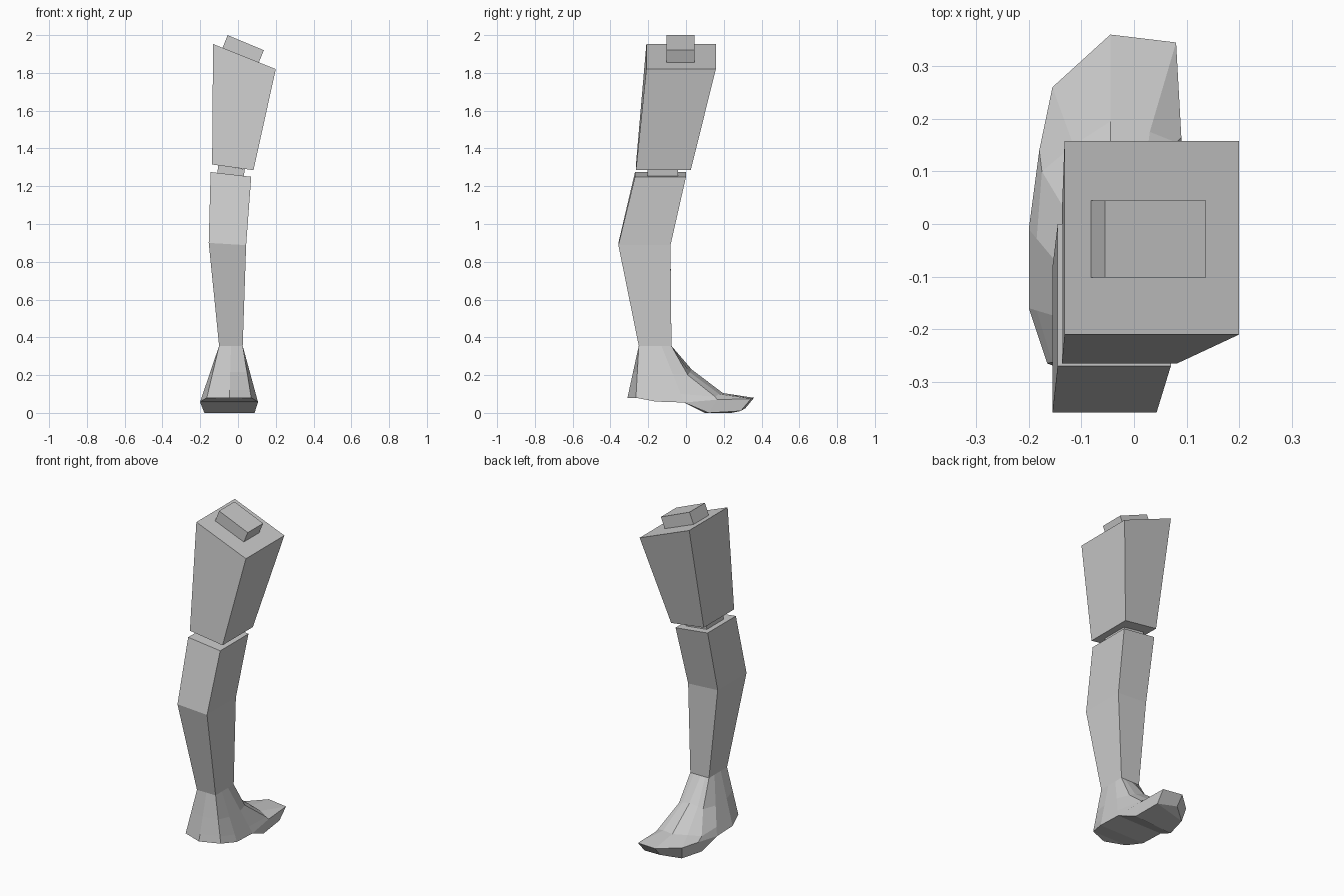
import bpy


def make(name, verts, faces):
    mesh = bpy.data.meshes.new(name)
    mesh.from_pydata(verts, [], faces)
    mesh.validate()
    obj = bpy.data.objects.new(name, mesh)
    bpy.context.collection.objects.link(obj)
    # consistent outward normals
    import bmesh
    bm = bmesh.new()
    bm.from_mesh(mesh)
    bmesh.ops.remove_doubles(bm, verts=bm.verts, dist=0.0005)
    bmesh.ops.recalc_face_normals(bm, faces=bm.faces)
    bm.to_mesh(mesh)
    bm.free()
    return obj


def bridge(n, rings):
    return [(r * n + i, r * n + (i + 1) % n, (r + 1) * n + (i + 1) % n, (r + 1) * n + i)
            for r in range(rings - 1) for i in range(n)]


def tapered(name, sections):
    """Stack of four-sided sections: x left/right, y front/back, z left/right."""
    verts = []
    for xl, xr, yf, yb, zl, zr in sections:
        verts += [(xl, yf, zl), (xr, yf, zr), (xr, yb, zr), (xl, yb, zl)]
    last = len(verts) - 4
    faces = bridge(4, len(sections))
    faces += [(0, 1, 2, 3), tuple(range(last, last + 4))]
    return make(name, verts, faces)


# Leg segments and their joint pegs
tapered("thigh", [(-0.137, 0.082, -0.265, 0.025, 1.315, 1.285),
                  (-0.132, 0.20, -0.21, 0.158, 1.953, 1.82)])
tapered("hip_peg", [(-0.083, 0.11, -0.102, 0.045, 1.93, 1.855),
                    (-0.055, 0.137, -0.102, 0.045, 2.0, 1.92)])
tapered("knee_peg", [(-0.11, 0.03, -0.205, -0.043, 1.268, 1.25),
                     (-0.104, 0.036, -0.205, -0.043, 1.312, 1.29)])
tapered("shin", [(-0.10, 0.025, -0.25, -0.077, 0.355, 0.355),
                 (-0.155, 0.043, -0.358, -0.082, 0.90, 0.888),
                 (-0.145, 0.07, -0.27, 0.0, 1.275, 1.25)])

# Foot: twelve columns around, starting at the heel centre
N = 12
ankle = [(-0.037, -0.25), (-0.10, -0.25), (-0.10, -0.19), (-0.10, -0.13),
         (-0.10, -0.077), (-0.075, -0.077), (-0.045, -0.077), (0.0, -0.077),
         (0.025, -0.077), (0.025, -0.13), (0.025, -0.19), (0.025, -0.25)]
ankle = [(x, y, 0.355) for x, y in ankle]
rim = [(-0.045, -0.31, 0.08), (-0.165, -0.265, 0.08), (-0.20, -0.16, 0.06),
       (-0.20, -0.01, 0.055), (-0.18, 0.14, 0.07), (-0.155, 0.26, 0.075),
       (-0.045, 0.36, 0.08), (0.08, 0.345, 0.075), (0.09, 0.165, 0.07),
       (0.105, -0.01, 0.055), (0.105, -0.16, 0.06), (0.07, -0.265, 0.08)]
# Shaped front columns 4..8
instep = [(-0.115, 0.0, 0.20), (-0.09, 0.015, 0.215), (-0.045, 0.03, 0.23),
          (0.01, 0.02, 0.215), (0.04, 0.01, 0.20)]
crease = [(-0.175, 0.10, 0.09), (-0.115, 0.15, 0.10), (-0.045, 0.195, 0.105),
          (0.03, 0.175, 0.10), (0.08, 0.155, 0.085)]
sole = [(-0.178, 0.10, 0.0), (-0.14, 0.24, 0.0), (-0.045, 0.315, 0.025),
        (0.075, 0.29, 0.01), (0.088, 0.12, 0.0)]


def ring(front, t):
    out = []
    for i in range(N):
        if 4 <= i <= 8:
            out.append(front[i - 4])
        else:
            out.append(tuple(a + (b - a) * t for a, b in zip(ankle[i], rim[i])))
    return out


rings = [ankle, ring(instep, 0.5), ring(crease, 0.85), rim, ring(sole, 1.0)]
# Heel columns have no separate sole edge, so collapsed faces are skipped
verts = [p for r in rings for p in r]
faces = []
for f in bridge(N, len(rings)):
    unique = []
    for i in f:
        if i >= 4 * N and not 4 <= i % N <= 8:
            i -= N
        if i not in unique:
            unique.append(i)
    if len(unique) > 2:
        faces.append(unique)
# Sole strips across the foot, and the ankle cap


def s(i):
    return i + (4 * N if 4 <= i <= 8 else 3 * N)


faces += [(s(0), s(1), s(11)), (s(5), s(6), s(7))]
faces += [(s(i), s(i + 1), s(11 - i), s(12 - i)) for i in range(1, 5)]
faces.append(tuple(range(N)))
foot = make("foot", verts, faces)
